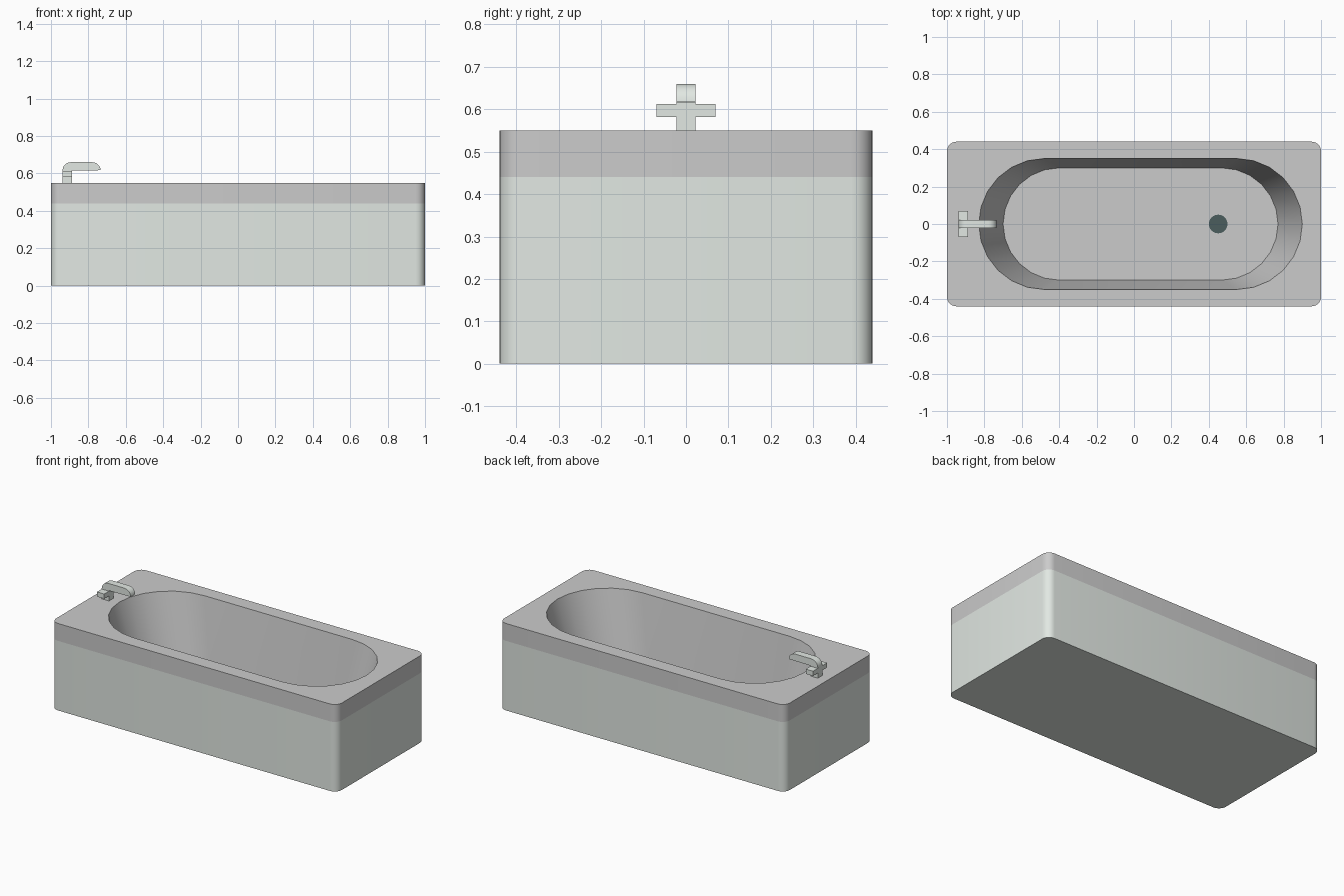
import bpy, bmesh, math

if "Cube" in bpy.data.objects:
    bpy.data.objects.remove(bpy.data.objects["Cube"])


def material(name, rgb):
    m = bpy.data.materials.new(name)
    m.diffuse_color = (*rgb, 1)
    m.use_nodes = True
    m.node_tree.nodes["Principled BSDF"].inputs["Base Color"].default_value = m.diffuse_color
    return m


PANEL = material("panel_enamel", (0.76, 0.81, 0.77))
RIM = material("rim_enamel", (0.80, 0.83, 0.83))
DARK = material("drain_dark", (0.07, 0.11, 0.11))


def finish(bm, name, mats, smooth=True):
    bmesh.ops.remove_doubles(bm, verts=bm.verts, dist=1e-5)
    bmesh.ops.recalc_face_normals(bm, faces=bm.faces)
    me = bpy.data.meshes.new(name)
    bm.to_mesh(me)
    bm.free()
    for m in mats:
        me.materials.append(m)
    ob = bpy.data.objects.new(name, me)
    bpy.context.collection.objects.link(ob)
    if smooth:
        bpy.ops.object.select_all(action='DESELECT')
        ob.select_set(True)
        bpy.context.view_layer.objects.active = ob
        bpy.ops.object.shade_smooth_by_angle(angle=math.radians(35))
    return ob


def ring(bm, cx, hx, hy, r, z, n=6):
    """Rounded rectangle outline with n segments per corner."""
    out = []
    for k, (sx, sy) in enumerate([(1, 1), (-1, 1), (-1, -1), (1, -1)]):
        for i in range(n + 1):
            a = math.pi / 2 * (k + i / n)
            out.append(bm.verts.new((cx + sx * (hx - r) + r * math.cos(a),
                                     sy * (hy - r) + r * math.sin(a), z)))
    return out


def box(name, x0, x1, hy, z0, z1):
    bm = bmesh.new()
    bmesh.ops.create_cube(bm, size=1)
    for v in bm.verts:
        v.co = ((x0 + x1) / 2 + v.co.x * (x1 - x0), v.co.y * 2 * hy,
                (z0 + z1) / 2 + v.co.z * (z1 - z0))
    return finish(bm, name, [PANEL], smooth=False)


# Tub: side panel, rim band, flat deck, sloped basin and floor
FLOOR = 0.12
bm = bmesh.new()
rings = [ring(bm, 0, 1, 0.44, 0.05, 0),
         ring(bm, 0, 1, 0.44, 0.05, 0.44),
         ring(bm, 0, 1, 0.44, 0.05, 0.55),
         ring(bm, 0.035, 0.865, 0.35, 0.35, 0.55),
         ring(bm, 0.035, 0.735, 0.30, 0.30, FLOOR)]
count = len(rings[0])
for level, (lo, hi) in enumerate(zip(rings, rings[1:])):
    for i in range(count):
        j = (i + 1) % count
        f = bm.faces.new((lo[i], lo[j], hi[j], hi[i]))
        f.material_index = 0 if level == 0 else 1
bm.faces.new(rings[0][::-1])
bm.faces.new(rings[-1]).material_index = 1
finish(bm, "bathtub", [PANEL, RIM])

# Drain disc on the basin floor
bm = bmesh.new()
bmesh.ops.create_cone(bm, cap_ends=True, segments=24, radius1=0.05,
                      radius2=0.05, depth=0.01)
bmesh.ops.translate(bm, verts=bm.verts, vec=(0.45, 0, FLOOR + 0.003))
finish(bm, "drain", [DARK])

# Tap: stem, cross handle, and spout extruded from a round-shouldered profile
box("tap_stem", -0.938, -0.887, 0.0225, 0.55, 0.617)
box("tap_handle", -0.938, -0.887, 0.07, 0.582, 0.612)
profile = [(-0.938, 0.615), (-0.735, 0.617)]
for cx, start in ((-0.78, 0), (-0.893, 90)):
    for i in range(7):
        a = math.radians(start + 15 * i)
        profile.append((cx + 0.045 * math.cos(a), 0.617 + 0.043 * math.sin(a)))
bm = bmesh.new()
face = bm.faces.new([bm.verts.new((x, -0.0225, z)) for x, z in profile])
ext = bmesh.ops.extrude_face_region(bm, geom=[face])
bmesh.ops.translate(bm, vec=(0, 0.045, 0),
                    verts=[g for g in ext["geom"] if isinstance(g, bmesh.types.BMVert)])
finish(bm, "tap_spout", [PANEL])
